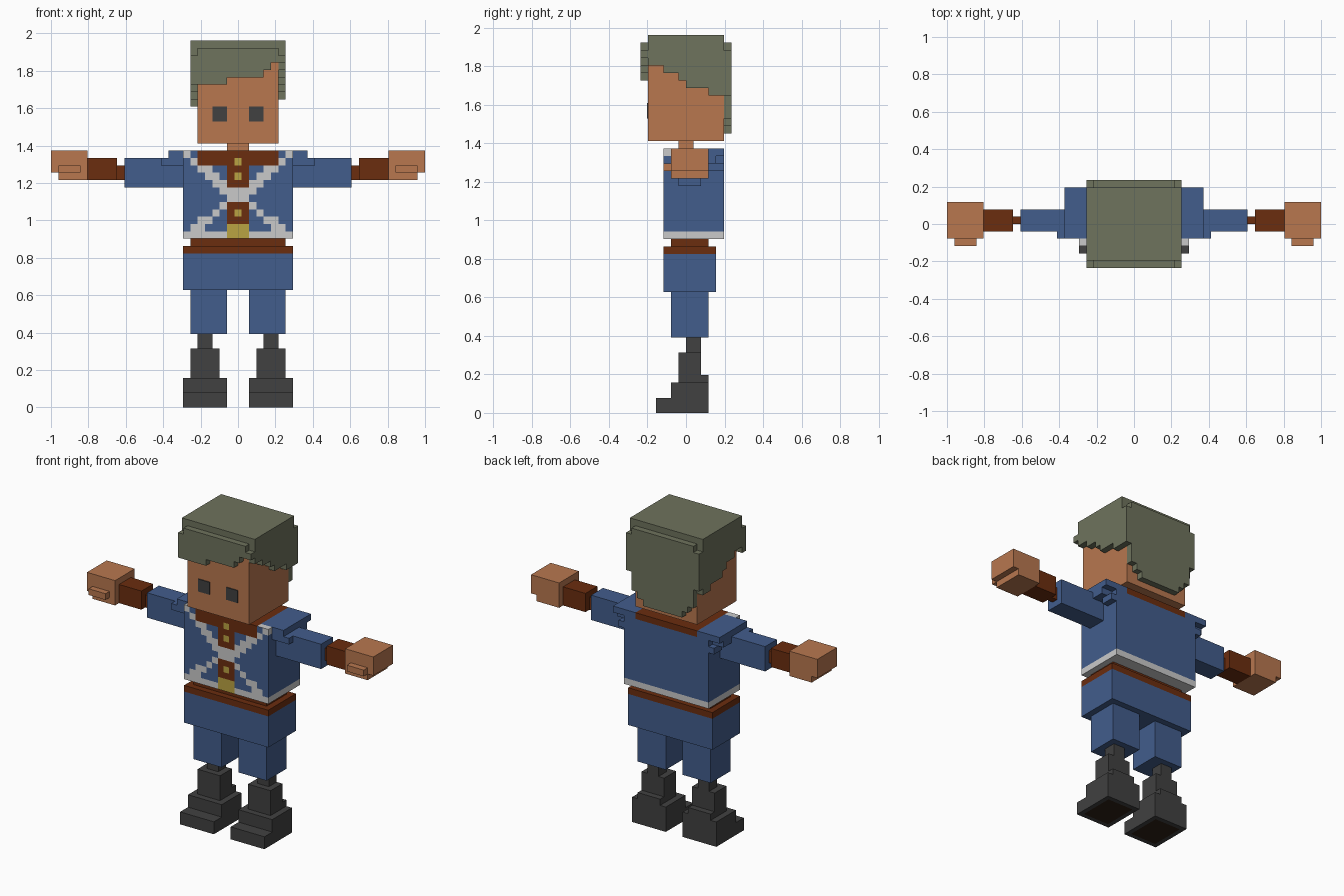
import bpy, bmesh

if "Cube" in bpy.data.objects:
    bpy.data.objects.remove(bpy.data.objects["Cube"])

U = 2 / 51  # size of one block


def material(name, r, g, b):
    lin = [((c / 255 + 0.055) / 1.055) ** 2.4 for c in (r, g, b)]
    m = bpy.data.materials.new(name)
    m.diffuse_color = (*lin, 1)
    m.use_nodes = True
    m.node_tree.nodes["Principled BSDF"].inputs["Base Color"].default_value = m.diffuse_color
    return m


BLUE = material("blue_cloth", 66, 93, 140)
SKIN = material("skin", 184, 119, 79)
HAIR = material("grey_green_hair", 110, 115, 93)
BROWN = material("brown_leather", 107, 45, 15)
DARK = material("dark_grey", 65, 65, 65)
WHITE = material("off_white_trim", 202, 202, 202)
GOLD = material("gold", 186, 163, 66)
SOLE = material("sole_brown", 45, 33, 22)


def finish(name, bm, mats):
    me = bpy.data.meshes.new(name)
    bm.to_mesh(me)
    bm.free()
    for m in mats:
        me.materials.append(m)
    ob = bpy.data.objects.new(name, me)
    bpy.context.collection.objects.link(ob)
    return ob


def add_box(bm, x0, x1, y0, y1, z0, z1):
    """Add one box, given in block units."""
    vs = bmesh.ops.create_cube(bm, size=1)["verts"]
    for v in vs:
        v.co = (U * (x1 if v.co.x > 0 else x0),
                U * (y1 if v.co.y > 0 else y0),
                U * (z1 if v.co.z > 0 else z0))


def part(name, mat, *boxes):
    bm = bmesh.new()
    for b in boxes:
        add_box(bm, *b)
    return finish(name, bm, [mat])


def pair(name, mat, *boxes):
    """The same part on both sides of the body."""
    part("right_" + name, mat, *[(-b[1], -b[0], *b[2:]) for b in boxes])
    part("left_" + name, mat, *boxes)


# boots, with an inset sole face
for side, s in (("left", 1), ("right", -1)):
    bm = bmesh.new()
    xs = lambda a, b: (a, b) if s > 0 else (-b, -a)
    add_box(bm, *xs(1.5, 7.5), -4, 3, 0, 2)
    bm.faces.ensure_lookup_table()
    bm.normal_update()
    bottom = [f for f in bm.faces if f.normal.z < -0.9]
    bmesh.ops.inset_individual(bm, faces=bottom, thickness=U)
    bottom[0].material_index = 1
    add_box(bm, *xs(1.5, 7.5), -2, 3, 2, 4)
    add_box(bm, *xs(2.5, 6.5), -1, 3, 4, 5)
    add_box(bm, *xs(2.5, 6.5), -1, 2, 5, 8)
    add_box(bm, *xs(3.5, 5.5), 0, 2, 8, 10)
    finish(side + "_boot", bm, [DARK, SOLE])

# trousers and belt
pair("trouser_leg", BLUE, (1.5, 6.5, -2, 3, 10, 16))
part("hips", BLUE, (-7.5, 7.5, -3, 4, 16, 21))
part("belt", BROWN, (-7.5, 7.5, -3, 4, 21, 22), (-6.5, 6.5, -2, 3, 22, 23))

# jacket: a box cut into block-sized faces, coloured by rule
SASH = {34: (7, 7), 33: (6, 6), 32: (4, 5), 31: (3, 4), 30: (2, 3), 29: (0, 2),
        28: (0, 1), 27: (2, 2), 26: (3, 3), 25: (4, 5), 24: (5, 6)}


def jacket_colour(c, n):
    i, row = abs(round(c.x / U)), int(c.z // U)
    if n.z > 0.9:
        if i <= 5:
            return 1
        return 2 if c.y / U < -2 else 0
    if n.z < -0.9:
        return 2
    if n.y < -0.9:
        if i <= 1 and row <= 24:
            return 3
        if i == 0 and row in (26, 31, 33):
            return 3
        if i <= 1 and (25 <= row <= 27 or row >= 30):
            return 1
        if i <= 5 and row >= 33:
            return 1
        if row in SASH and SASH[row][0] <= i <= SASH[row][1]:
            return 2
    if row == 23:
        return 2
    if n.y > 0.9 and row == 34 and i <= 5:
        return 1
    if abs(n.x) > 0.9 and row == 34 and c.y / U < -2:
        return 2
    return 0


bm = bmesh.new()
add_box(bm, -7.5, 7.5, -3, 5, 23, 35)
for axis, lo, hi in ((0, -6.5, 6.5), (1, -2, 4), (2, 24, 34)):
    k = lo
    while k <= hi:
        co, no = [0, 0, 0], [0, 0, 0]
        co[axis], no[axis] = k * U, 1
        bmesh.ops.bisect_plane(bm, geom=bm.verts[:] + bm.edges[:] + bm.faces[:],
                               plane_co=co, plane_no=no)
        k += 1
bm.normal_update()
for f in bm.faces:
    f.material_index = jacket_colour(f.calc_center_median(), f.normal)
finish("jacket", bm, [BLUE, BROWN, WHITE, GOLD])

# arms
pair("sleeve", BLUE, (7.5, 15.5, -1, 2, 30, 34))
pair("shoulder", BLUE, (7.5, 9.5, -2, 4, 33, 35), (7.5, 10.5, -2, 2, 33, 34),
     (7.5, 9.5, 4, 5, 34, 35), (7.5, 8.5, 3, 5, 32, 33))
pair("wrist", BROWN, (15.5, 16.5, 0, 1, 31, 33))
pair("cuff", BROWN, (16.5, 20.5, -1, 2, 31, 34))
pair("hand", SKIN, (20.5, 25.5, -2, 3, 32, 35), (20.5, 24.5, -2, 3, 31, 32),
     (21.5, 24.5, -3, -2, 32, 33))

# head
part("neck", SKIN, (-1.5, 1.5, -1, 1, 35, 36))
part("head", SKIN, (-5.5, 5.5, -5, 5, 36, 49))
pair("eye", DARK, (1.5, 3.5, -5.15, -5, 39, 41))

# hair: cap, stepped fringe, stepped sides and long back
hair = [(-6.5, 6.5, -5, 5, 49, 50)]
for x0, x1, z in ((-5.5, -1.5, 44), (-1.5, 3.5, 45), (3.5, 4.5, 46), (4.5, 5.5, 47)):
    hair.append((x0, x1, -6, -5, z, 49))
hair += [(-6.5, -5.5, -6, -5, 44, 48), (5.5, 6.5, -6, -5, 47, 48)]
for y0, y1, z in ((-5, -3, 46), (-3, -1, 45), (-1, 0, 44), (0, 3, 43), (3, 5, 42)):
    hair.append((5.5, 6.5, y0, y1, z, 49))
    hair.append((-6.5, -5.5, y0, y1, z - 1, 49))
for x0, x1, z in ((0, 3.5, 37), (3.5, 4.5, 38), (4.5, 5.5, 39), (5.5, 6.5, 42)):
    top = 48 if x0 > 5 else 49
    hair += [(x0, x1, 5, 6, z, top), (-x1, -x0, 5, 6, z, top)]
part("hair", HAIR, *hair)
